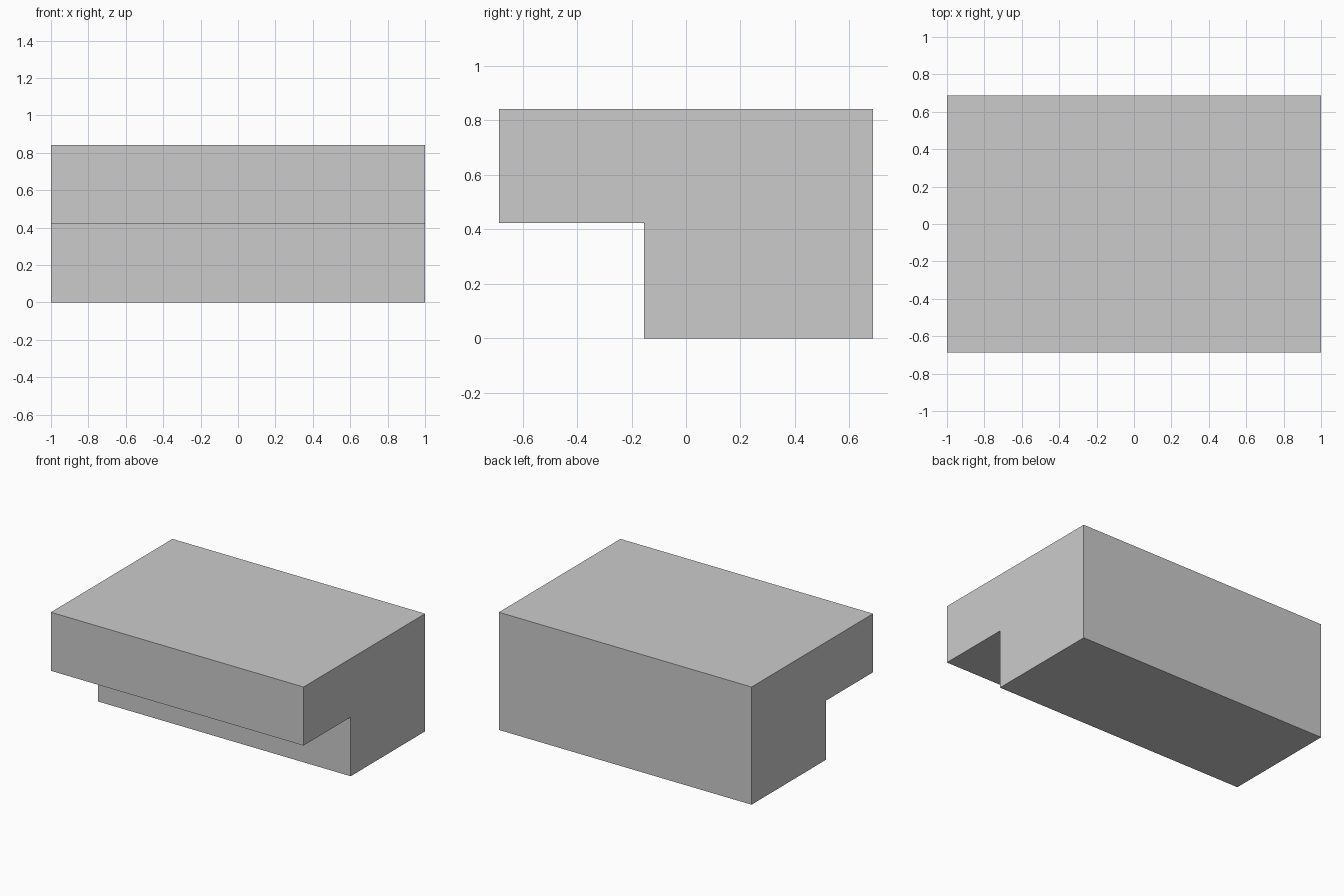
import bpy, bmesh

if "Cube" in bpy.data.objects:
    bpy.data.objects.remove(bpy.data.objects["Cube"])

# L-shaped side profile (y, z): full-depth upper slab with an undercut at the front
HALF_X, HALF_Y, HEIGHT = 1.0, 0.687, 0.842
STEP_Y, STEP_Z = -0.154, 0.423
profile = [(STEP_Y, 0), (HALF_Y, 0), (HALF_Y, HEIGHT),
           (-HALF_Y, HEIGHT), (-HALF_Y, STEP_Z), (STEP_Y, STEP_Z)]

# Extrude the profile along x
bm = bmesh.new()
face = bm.faces.new([bm.verts.new((-HALF_X, y, z)) for y, z in profile])
ext = bmesh.ops.extrude_face_region(bm, geom=[face], use_keep_orig=True)
verts = [g for g in ext["geom"] if isinstance(g, bmesh.types.BMVert)]
bmesh.ops.translate(bm, verts=verts, vec=(2 * HALF_X, 0, 0))
bmesh.ops.recalc_face_normals(bm, faces=bm.faces)

# Undercut block
mesh = bpy.data.meshes.new("undercut_block")
bm.to_mesh(mesh)
bm.free()
bpy.context.collection.objects.link(bpy.data.objects.new("undercut_block", mesh))
